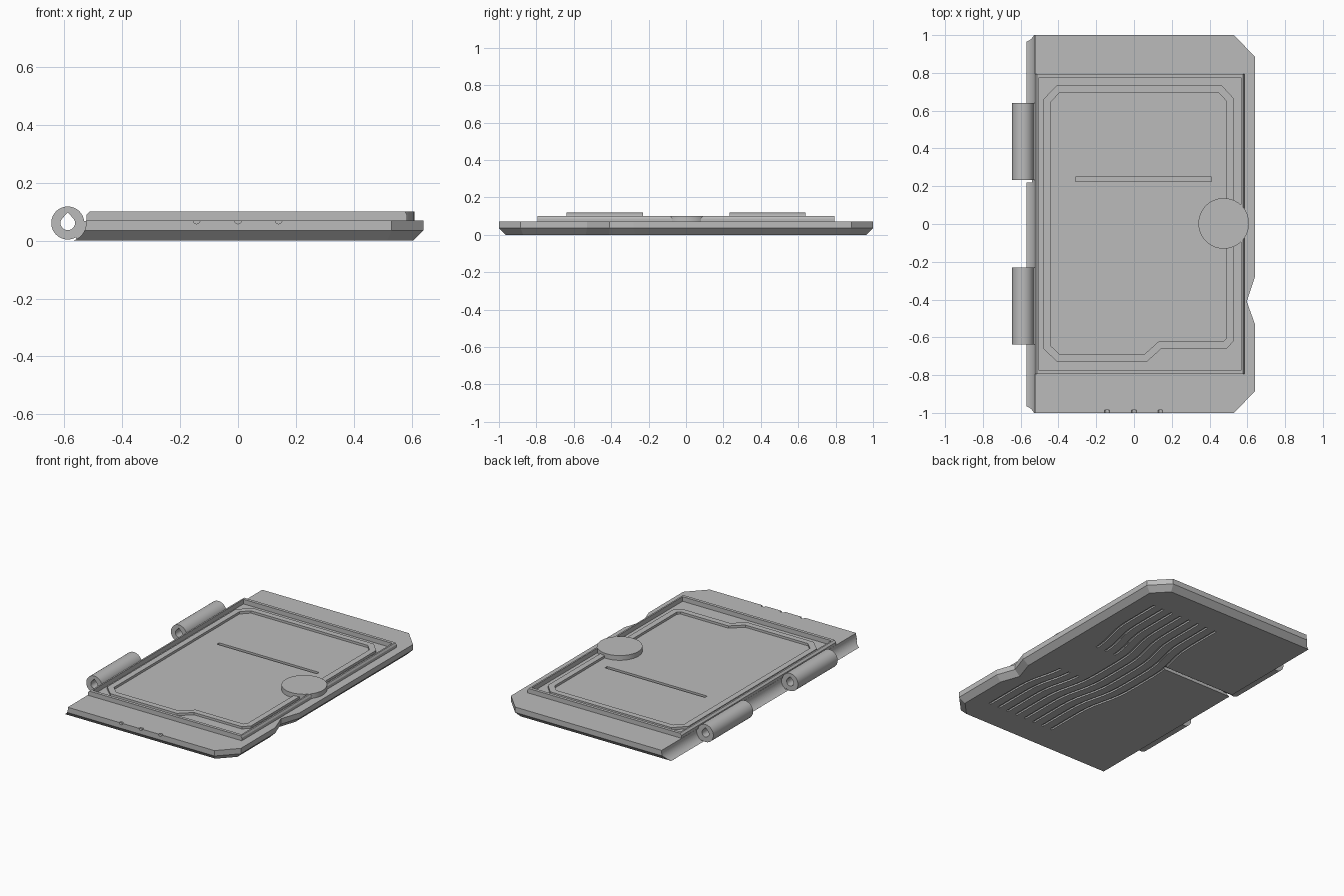
import bpy, bmesh, math
from mathutils import Vector

if "Cube" in bpy.data.objects:
    bpy.data.objects.remove(bpy.data.objects["Cube"])

grey = bpy.data.materials.new("plain grey")
grey.use_nodes = True
COLOUR = (0.5, 0.5, 0.5, 1)
grey.diffuse_color = COLOUR
grey.node_tree.nodes["Principled BSDF"].inputs["Base Color"].default_value = COLOUR


def finish(bm, name):
    bmesh.ops.recalc_face_normals(bm, faces=bm.faces)
    mesh = bpy.data.meshes.new(name)
    bm.to_mesh(mesh)
    bm.free()
    mesh.materials.append(grey)
    ob = bpy.data.objects.new(name, mesh)
    bpy.context.collection.objects.link(ob)
    return ob


def add_stack(bm, rings, closed=False):
    """Skin matching rings; cap the ends, or close them into a loop."""
    vs = [[bm.verts.new(p) for p in ring] for ring in rings]
    n = len(vs[0])
    pairs = list(zip(vs, vs[1:]))
    if closed:
        pairs.append((vs[-1], vs[0]))
    else:
        bm.faces.new(vs[0])
        bm.faces.new(vs[-1])
    for a, b in pairs:
        for i in range(n):
            j = (i + 1) % n
            bm.faces.new((a[i], a[j], b[j], b[i]))


def solid(name, rings, closed=False):
    bm = bmesh.new()
    add_stack(bm, rings, closed)
    return finish(bm, name)


def at_z(outline, z):
    return [(x, y, z) for x, y in outline]


def at_y(profile, y):
    return [(x, y, z) for x, z in profile]


def rect(x0, x1, y0, y1):
    return [(x0, y0), (x1, y0), (x1, y1), (x0, y1)]


def circle(cx, cy, r, n):
    return [(cx + r * math.cos(math.tau * i / n), cy + r * math.sin(math.tau * i / n))
            for i in range(n)]


def inset(outline, d):
    """Mitred inward offset of a counter-clockwise outline."""
    pts = [Vector(p) for p in outline]
    out = []
    for i, p in enumerate(pts):
        e = (p - pts[i - 1]).normalized()
        f = (pts[(i + 1) % len(pts)] - p).normalized()
        a, b = Vector((-e.y, e.x)), Vector((-f.y, f.x))
        out.append(tuple(p + (a + b) * d / (1 + a.dot(b))))
    return out


def cut(ob, cutter):
    mod = ob.modifiers.new("cut", "BOOLEAN")
    mod.operation = "DIFFERENCE"
    mod.solver = "EXACT"
    mod.object = cutter
    bpy.context.view_layer.objects.active = ob
    bpy.ops.object.modifier_apply(modifier=mod.name)
    bpy.data.objects.remove(cutter)


def smooth(ob):
    bpy.ops.object.select_all(action="DESELECT")
    ob.select_set(True)
    bpy.context.view_layer.objects.active = ob
    bpy.ops.object.shade_smooth_by_angle(angle=math.radians(30))


TOP, RIM_TOP, CHAMFER = 0.07, 0.1, 0.035
LEFT = -0.57
HINGE_X, HINGE_Z = -0.588, 0.061

# Plate with clipped corners, thumb notch and chamfered underside
outline = [(LEFT, -1), (0.53, -1), (0.64, -0.885), (0.64, -0.53), (0.597, -0.41),
           (0.64, -0.28), (0.64, 0.885), (0.53, 1), (LEFT, 1)]
under = inset(outline, CHAMFER)
under[0], under[-1] = (LEFT, under[0][1]), (LEFT, under[-1][1])
plate = solid("plate", [at_z(under, 0), at_z(outline, CHAMFER), at_z(outline, TOP)])

# Concave relief along the hinge side
relief = circle(HINGE_X, HINGE_Z, 0.0635, 64)
cut(plate, solid("hinge_relief", [at_y(relief, -1.1), at_y(relief, 1.1)]))

# Small marks on the front edge
bm = bmesh.new()
for x in (-0.143, 0, 0.14):
    mark = circle(x, TOP, 0.012, 12)
    add_stack(bm, [at_y(mark, -1.01), at_y(mark, -0.985)])
cut(plate, finish(bm, "front_marks"))

# Straight slots above and below
bm = bmesh.new()
upper, lower = rect(-0.31, 0.41, 0.225, 0.248), rect(-0.7, -0.05, 0.22, 0.245)
add_stack(bm, [at_z(upper, 0.055), at_z(upper, 0.08)])
add_stack(bm, [at_z(lower, -0.01), at_z(lower, 0.02)])
cut(plate, finish(bm, "slots"))


# Wavy engraved lines on the underside, the outer three interrupted
def groove(bm, x, y0, y1, steps=24):
    rings = []
    for i in range(steps + 1):
        y = y0 + (y1 - y0) * i / steps
        cx = x - 0.06 * math.exp(-(y / 0.35) ** 4)
        rings.append(at_y(rect(cx - 0.008, cx + 0.008, -0.01, 0.01), y))
    add_stack(bm, rings)


bm = bmesh.new()
for i in range(8):
    x = 0.485 - 0.069 * i
    if i < 3:
        groove(bm, x, -0.78, -0.18)
        groove(bm, x, 0.16, 0.77)
    else:
        groove(bm, x, -0.78, 0.77)
cut(plate, finish(bm, "wave_grooves"))

# Raised rim, bevelled along its two long sides
outer = rect(-0.524, 0.584, -0.795, 0.795)
crest = rect(-0.513, 0.577, -0.795, 0.795)
inner = rect(-0.503, 0.567, -0.775, 0.775)
solid("rim", [at_z(outer, TOP - 0.005), at_z(outer, 0.088), at_z(crest, RIM_TOP),
              at_z(inner, RIM_TOP), at_z(inner, TOP - 0.005)], closed=True)

# Low ridge following a stepped path inside the rim
path = [(-0.48, -0.66), (-0.41, -0.727), (0.07, -0.727), (0.145, -0.66), (0.49, -0.66),
        (0.528, -0.62), (0.528, 0.665), (0.465, 0.733), (-0.41, 0.733), (-0.48, 0.66)]
inside = inset(path, 0.038)
solid("inner_ridge", [at_z(path, TOP - 0.005), at_z(path, 0.085),
                      at_z(inside, 0.085), at_z(inside, TOP - 0.005)], closed=True)

# Round boss across the rim
boss = circle(0.475, 0.003, 0.134, 64)
smooth(solid("round_boss", [at_z(boss, TOP - 0.005), at_z(boss, RIM_TOP + 0.001)]))

# Hinge barrels with teardrop bores, and the webs joining them to the plate
bore = circle(HINGE_X, HINGE_Z, 0.025, 24)
bore[6] = (HINGE_X, HINGE_Z + 0.036)
bore[5:8:2] = [(HINGE_X + s * 0.0125, HINGE_Z + 0.0235) for s in (1, -1)]
for side, y0, y1 in (("front", -0.638, -0.23), ("back", 0.232, 0.64)):
    ring = circle(HINGE_X, HINGE_Z, 0.057, 48)
    barrel = solid(side + "_hinge_barrel", [at_y(ring, y0), at_y(ring, y1)])
    cut(barrel, solid("bore", [at_y(bore, y0 - 0.05), at_y(bore, y1 + 0.05)]))
    smooth(barrel)
    web = rect(-0.56, -0.515, 0.006, 0.068)
    solid(side + "_hinge_web", [at_y(web, y0), at_y(web, y1)])
